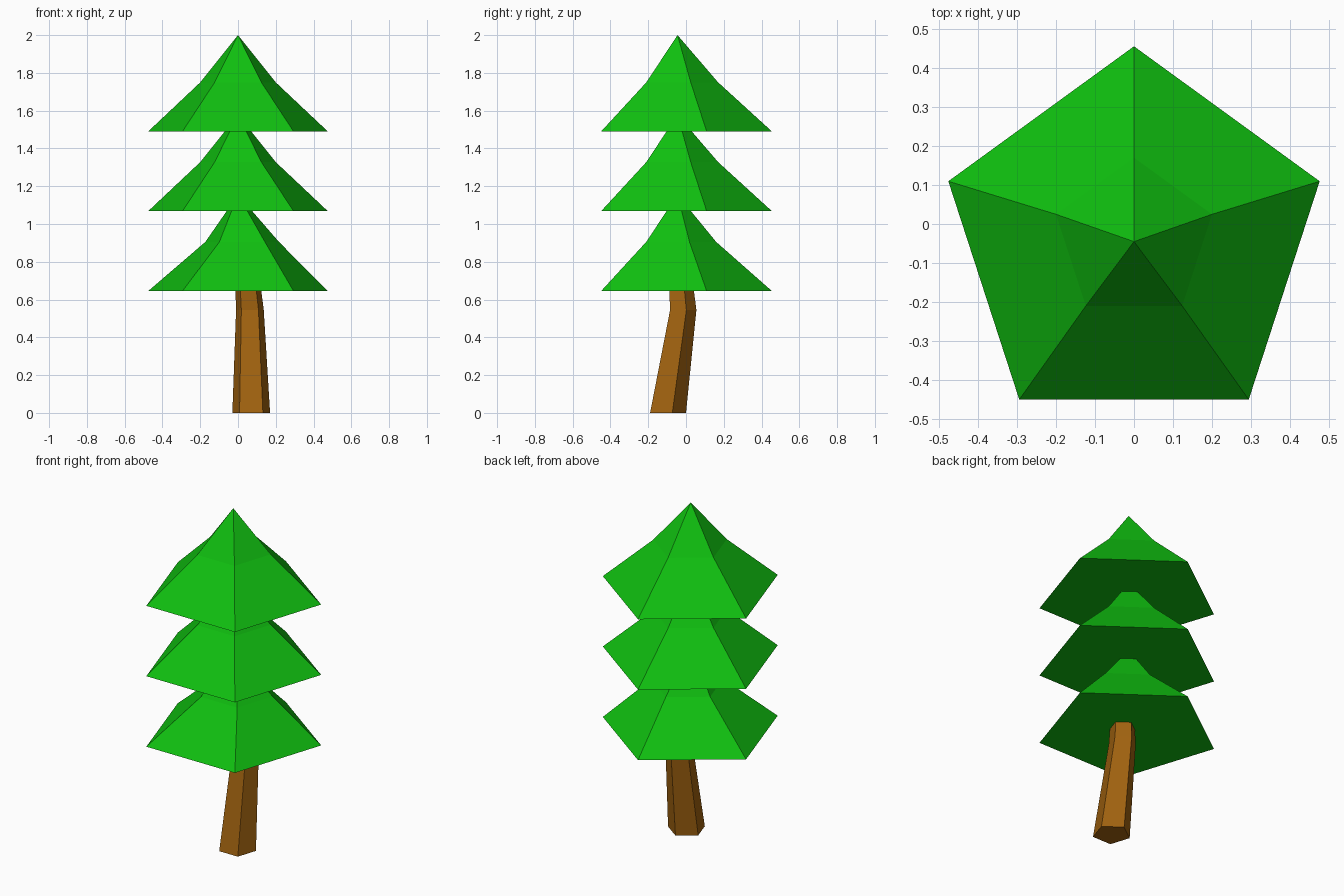
import bpy, bmesh, math

if "Cube" in bpy.data.objects:
    bpy.data.objects.remove(bpy.data.objects["Cube"], do_unlink=True)

SIDES = 5


def make_material(name, color):
    mat = bpy.data.materials.new(name)
    mat.use_nodes = True
    mat.diffuse_color = (*color, 1)
    mat.node_tree.nodes["Principled BSDF"].inputs["Base Color"].default_value = (*color, 1)
    return mat


def loft(name, rings, mat):
    """Five-sided flat-shaded solid through rings (x, y, z, radius); zero radius is a tip."""
    bm = bmesh.new()
    loops = []
    for x, y, z, r in rings:
        count = SIDES if r else 1
        angles = [math.pi / 2 + math.tau * i / SIDES for i in range(count)]
        loops.append([bm.verts.new((x + r * math.cos(a), y + r * math.sin(a), z)) for a in angles])
    bm.faces.new(loops[0][::-1])
    for low, high in zip(loops, loops[1:]):
        for i in range(SIDES):
            j = (i + 1) % SIDES
            if len(high) == 1:
                bm.faces.new((low[i], low[j], high[0]))
            else:
                bm.faces.new((low[i], low[j], high[j], high[i]))
    if len(loops[-1]) > 1:
        bm.faces.new(loops[-1])
    bmesh.ops.recalc_face_normals(bm, faces=bm.faces)
    mesh = bpy.data.meshes.new(name)
    bm.to_mesh(mesh)
    bm.free()
    mesh.materials.append(mat)
    obj = bpy.data.objects.new(name, mesh)
    bpy.context.collection.objects.link(obj)
    return obj


leaf_green = make_material("leaf green", (0.005, 0.52, 0.005))
bark_brown = make_material("bark brown", (0.36, 0.125, 0.005))

# Leaning trunk, bent just below the foliage and ending inside it
loft("trunk", [(0.07, -0.105, 0, 0.105), (0.063, -0.022, 0.545, 0.077),
               (0.055, -0.03, 0.645, 0.072), (0.04, -0.045, 0.8, 0.058)], bark_brown)

# Three concave foliage tiers: base z, then offset and radius of the middle ring
tiers = {"lower_foliage": (0.645, 0.022, -0.045, 0.205),
         "middle_foliage": (1.068, 0, -0.04, 0.21),
         "upper_foliage": (1.49, 0, -0.04, 0.21)}
for name, (z, mx, my, mr) in tiers.items():
    loft(name, [(0, -0.045, z, 0.5), (mx, my, z + 0.26, mr),
                (0, -0.045, z + 0.51, 0)], leaf_green)
